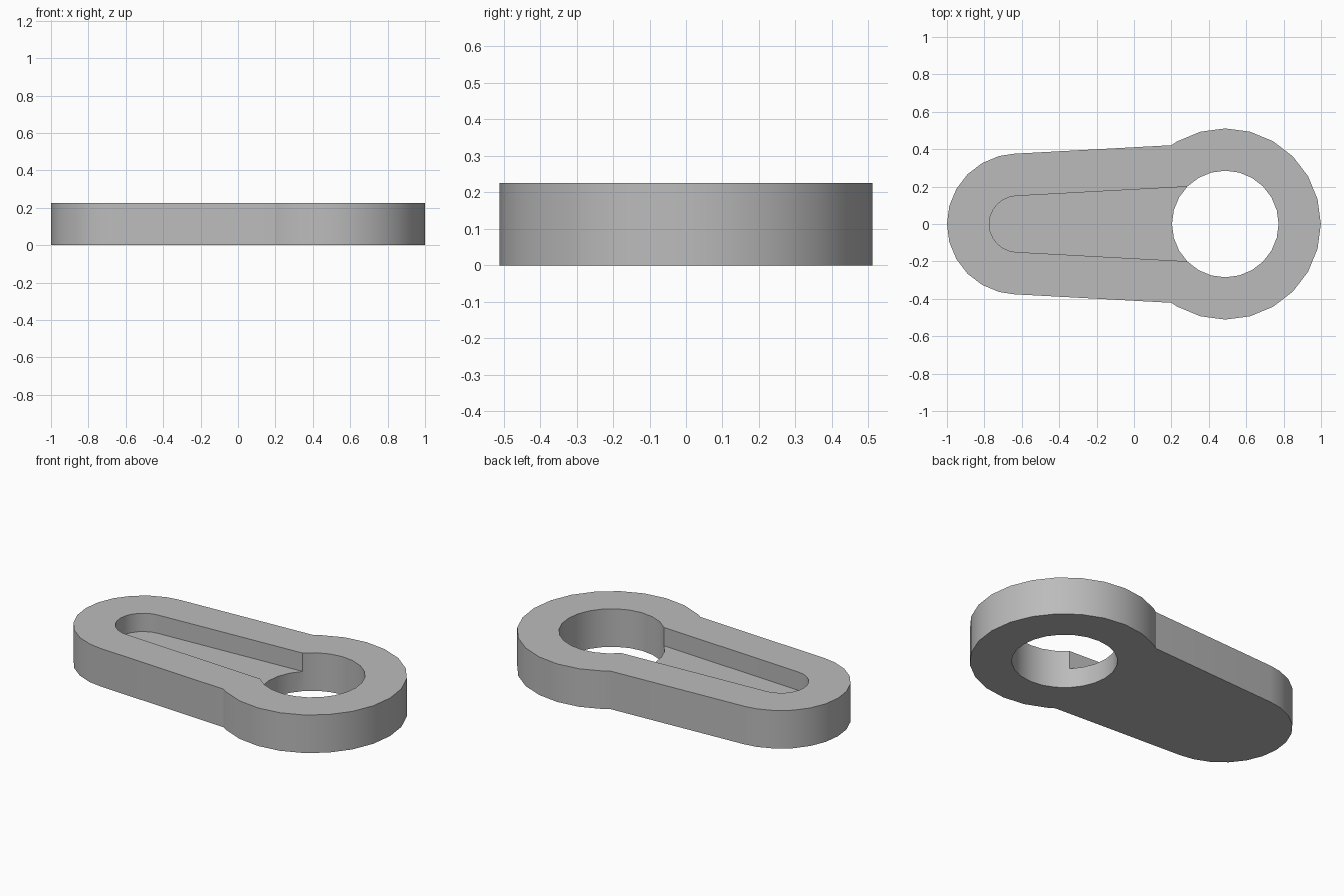
import bpy, bmesh
from math import cos, sin, radians

cube = bpy.data.objects.get("Cube")
if cube:
    bpy.data.objects.remove(cube, do_unlink=True)

HEIGHT = 0.226
FLOOR = 0.117         # top of the slot floor
HEAD_X, HEAD_R, HOLE_R = 0.488, 0.511, 0.285
TAIL_X, TAIL_R, SLOT_R = -0.624, 0.376, 0.15
TILT = 3.1            # widening of the arm towards the head, degrees

metal = bpy.data.materials.new("plain_grey")
metal.use_nodes = True
GREY = (0.5, 0.5, 0.5, 1)
metal.diffuse_color = GREY
metal.node_tree.nodes["Principled BSDF"].inputs["Base Color"].default_value = GREY


def arc(cx, r, angles):
    return [(cx + r * cos(radians(a)), r * sin(radians(a))) for a in angles]


def tail_arc(r):
    """Rounded end of the arm, from its upper to its lower tangent point."""
    return arc(TAIL_X, r, [90 + TILT, *range(105, 256, 15), 270 - TILT])


def line_y(x, r):
    """Half width of the tapered arm at x."""
    t = radians(TILT)
    return (r + (x - TAIL_X) * sin(t)) / cos(t)


def prism(name, points, z0, z1):
    bm = bmesh.new()
    face = bm.faces.new([bm.verts.new((x, y, z0)) for x, y in points])
    top = bmesh.ops.extrude_face_region(bm, geom=[face])["geom"]
    verts = [v for v in top if isinstance(v, bmesh.types.BMVert)]
    bmesh.ops.translate(bm, verts=verts, vec=(0, 0, z1 - z0))
    bmesh.ops.recalc_face_normals(bm, faces=bm.faces)
    mesh = bpy.data.meshes.new(name)
    bm.to_mesh(mesh)
    bm.free()
    mesh.materials.append(metal)
    obj = bpy.data.objects.new(name, mesh)
    bpy.context.collection.objects.link(obj)
    return obj


# Keyhole-shaped plate: round head joined to a tapered arm
join_x = 0.2
join_y = line_y(join_x, TAIL_R)
outline = (arc(HEAD_X, HEAD_R, range(-120, 121, 15))
           + [(join_x, join_y)] + tail_arc(TAIL_R) + [(join_x, -join_y)])
plate = prism("keyhole_plate", outline, 0, HEIGHT)

# Through hole in the head and blind slot along the arm
hole = prism("hole_cutter", arc(HEAD_X, HOLE_R, range(0, 360, 15)), -0.1, HEIGHT + 0.1)
slot_y = line_y(HEAD_X, SLOT_R)
slot_outline = tail_arc(SLOT_R) + [(HEAD_X, -slot_y), (HEAD_X, slot_y)]
slot = prism("slot_cutter", slot_outline, FLOOR, HEIGHT + 0.1)

bpy.ops.object.select_all(action="DESELECT")
plate.select_set(True)
bpy.context.view_layer.objects.active = plate
for cutter in (hole, slot):
    cutter.hide_render = True
    mod = plate.modifiers.new(cutter.name, "BOOLEAN")
    mod.operation, mod.solver, mod.object = "DIFFERENCE", "EXACT", cutter
    bpy.ops.object.modifier_apply(modifier=mod.name)
    bpy.data.objects.remove(cutter, do_unlink=True)

bpy.ops.object.shade_smooth_by_angle(angle=radians(25))
